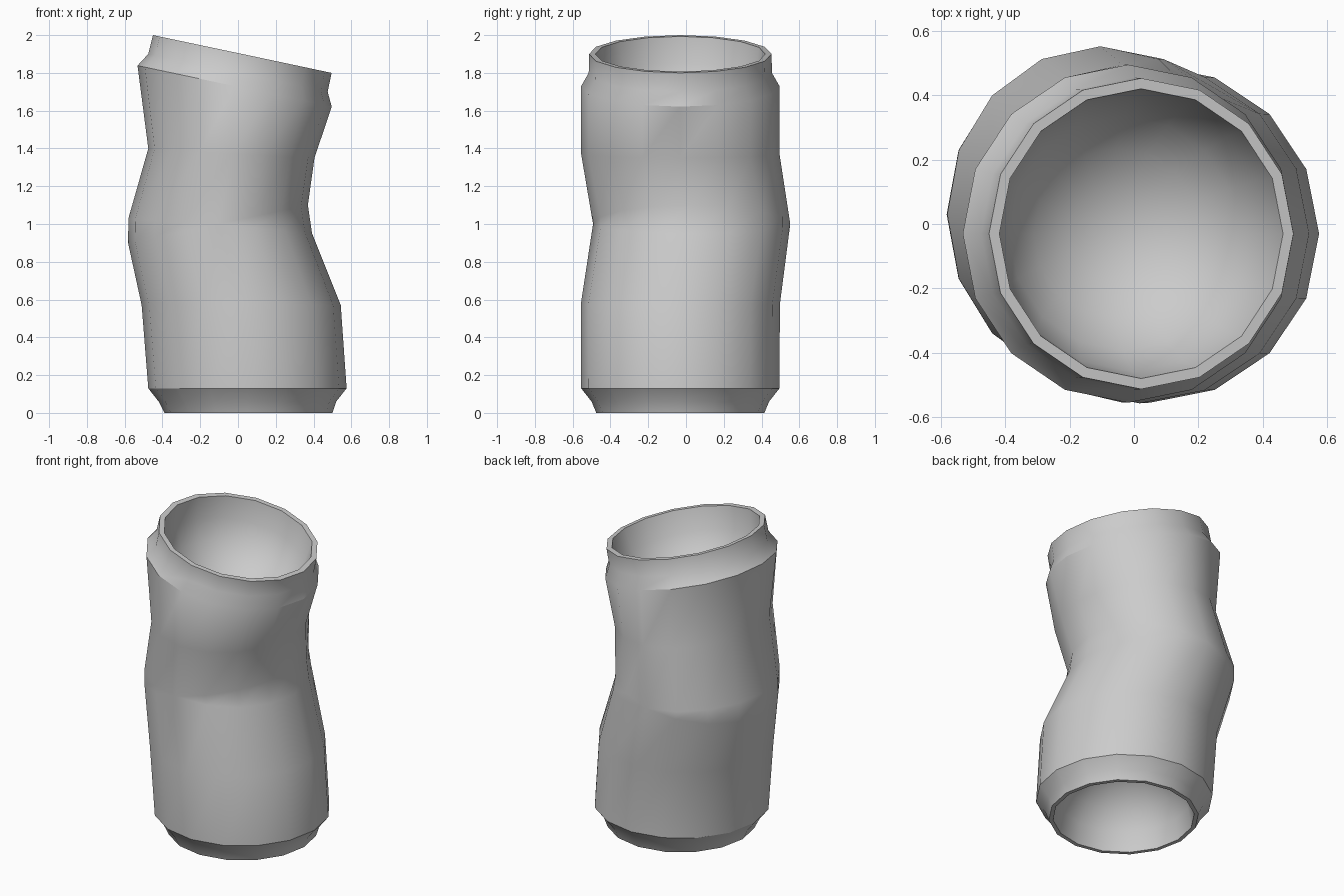
import bpy, bmesh
from math import sin, cos, pi

if "Cube" in bpy.data.objects:
    bpy.data.objects.remove(bpy.data.objects["Cube"])

SIDES = 16
bm = bmesh.new()


def ring(cx, cy, z_left, z_mid, z_right, rx, ry):
    """Elliptical ring whose height differs at its left, middle and right."""
    verts = []
    for i in range(SIDES):
        c, s = cos(2 * pi * i / SIDES), sin(2 * pi * i / SIDES)
        z_end = z_right if c > 0 else z_left
        z = z_mid + (z_end - z_mid) * abs(c)
        verts.append(bm.verts.new((cx + rx * c, cy + ry * s, z)))
    return verts


def flat(cx, z, r):
    return ring(cx, -0.03, z, z, z, r, r)


def tilted(cx, z, r):
    return ring(cx, -0.03, z + 0.207 * r, z, z - 0.207 * r, 0.979 * r, r)


def bowl(make, cx, z, r, depth, nx, nz):
    """Rings of a rounded hollow sunk along the direction (nx, nz)."""
    out = []
    for k in range(5):
        a = k * pi / 10
        d = depth * sin(a)
        out.append(make(cx + nx * d, z + nz * d, r * cos(a)))
    tip = bm.verts.new((cx + nx * depth, -0.03, z + nz * depth))
    return out, tip


# Hollows in the two ends
low_rings, low_tip = bowl(flat, 0.055, 0.0, 0.42, 0.42, 0, 1)
top_rings, top_tip = bowl(tilted, 0.0225, 1.9, 0.45, 0.45, -0.207, -0.979)

# Outer skin from the foot rim to the tilted mouth
outer = [
    flat(0.055, 0.0, 0.445),
    flat(0.05, 0.06, 0.47),
    flat(0.05, 0.13, 0.525),
    ring(0.017, -0.03, 0.57, 0.575, 0.57, 0.527, 0.527),
    ring(-0.095, 0.03, 0.90, 1.0, 0.95, 0.487, 0.522),
    ring(-0.105, 0.03, 1.03, 1.0, 1.10, 0.475, 0.522),
    ring(-0.035, -0.03, 1.40, 1.37, 1.35, 0.44, 0.525),
    tilted(-0.018, 1.73, 0.525),
    tilted(0.0, 1.80, 0.485),
    tilted(0.0225, 1.90, 0.483),
]

# Bridge all rings in order and close the hollows
chain = low_rings[::-1] + outer + top_rings
for a, b in zip(chain, chain[1:]):
    for i in range(SIDES):
        j = (i + 1) % SIDES
        bm.faces.new((a[i], a[j], b[j], b[i]))
for tip, r in ((low_tip, chain[0]), (top_tip, chain[-1])):
    for i in range(SIDES):
        bm.faces.new((tip, r[i], r[(i + 1) % SIDES]))

# Pinch the two bend rings together at front and back
bmesh.ops.remove_doubles(bm, verts=bm.verts, dist=0.012)
bmesh.ops.recalc_face_normals(bm, faces=bm.faces)

mesh = bpy.data.meshes.new("bent_tube")
bm.to_mesh(mesh)
bm.free()
tube = bpy.data.objects.new("bent_tube", mesh)
bpy.context.collection.objects.link(tube)
bpy.context.view_layer.objects.active = tube
tube.select_set(True)
bpy.ops.object.shade_smooth_by_angle(angle=pi / 6)
